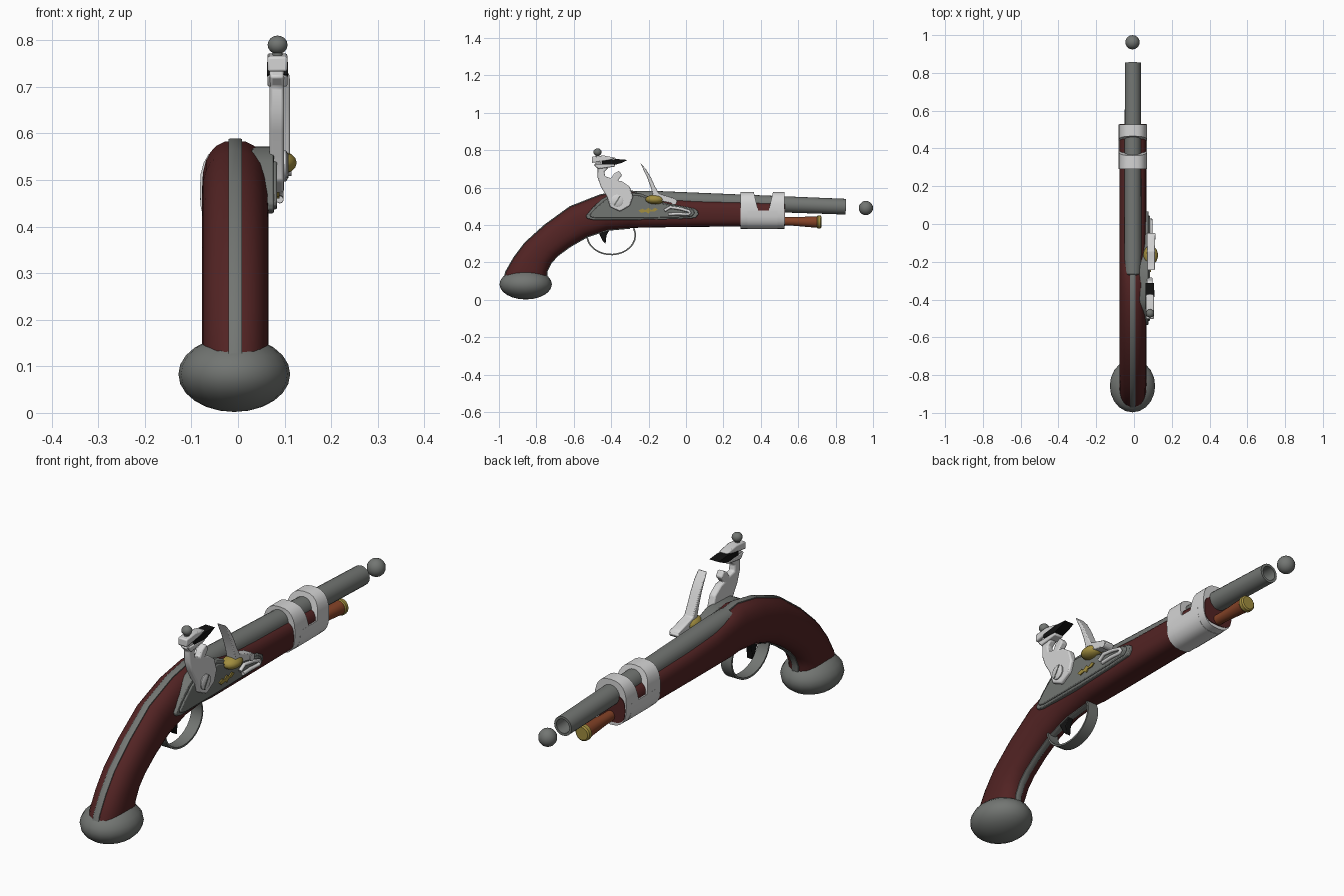
import bpy, bmesh, math
from mathutils import Vector, Matrix

if "Cube" in bpy.data.objects:
    bpy.data.objects.remove(bpy.data.objects["Cube"])

CX = -0.006  # centre line of stock and barrel


def material(name, rgb):
    m = bpy.data.materials.new(name)
    m.diffuse_color = (*rgb, 1)
    m.use_nodes = True
    m.node_tree.nodes["Principled BSDF"].inputs["Base Color"].default_value = m.diffuse_color
    return m


WOOD = material("dark_red_wood", (0.085, 0.017, 0.017))
STEEL = material("grey_steel", (0.17, 0.18, 0.17))
SILVER = material("polished_silver", (0.66, 0.66, 0.66))
BRASS = material("brass", (0.36, 0.27, 0.05))
ROD = material("orange_wood", (0.23, 0.055, 0.02))
BLACK = material("black", (0.006, 0.006, 0.006))


def finish(name, bm, mat, angle=40):
    bmesh.ops.recalc_face_normals(bm, faces=bm.faces)
    me = bpy.data.meshes.new(name)
    bm.to_mesh(me)
    bm.free()
    ob = bpy.data.objects.new(name, me)
    bpy.context.collection.objects.link(ob)
    me.materials.append(mat)
    bpy.ops.object.select_all(action='DESELECT')
    ob.select_set(True)
    bpy.context.view_layer.objects.active = ob
    bpy.ops.object.shade_smooth_by_angle(angle=math.radians(angle))
    return ob


def skin(bm, rings, cap=True):
    loops = [[bm.verts.new(p) for p in r] for r in rings]
    n = len(loops[0])
    for a, b in zip(loops, loops[1:]):
        for i in range(n):
            j = (i + 1) % n
            bm.faces.new((a[i], a[j], b[j], b[i]))
    if cap:
        bm.faces.new(loops[0])
        bm.faces.new(loops[-1])


def sweep(name, stations, mat, n=20, a0=0.0, a1=2 * math.pi):
    """Stations: (top yz, bottom yz, half width, roundness exponent)."""
    bm = bmesh.new()
    rings = []
    for t, b, w, e in stations:
        c = Vector((CX, (t[0] + b[0]) / 2, (t[1] + b[1]) / 2))
        v = Vector((0, (t[0] - b[0]) / 2, (t[1] - b[1]) / 2))
        ring = []
        for i in range(n):
            a = a0 + (a1 - a0) * i / (n if a1 - a0 > 6 else n - 1)
            co, si = math.cos(a), math.sin(a)
            co = math.copysign(abs(co) ** (2 / e), co)
            si = math.copysign(abs(si) ** (2 / e), si)
            ring.append(c + Vector((w * co, 0, 0)) + v * si)
        rings.append(ring)
    skin(bm, rings)
    return finish(name, bm, mat)


def plate(name, pts, x0, x1, mat, bevel=0.0):
    """Extrude a yz outline along x."""
    bm = bmesh.new()
    skin(bm, [[(x, y, z) for y, z in pts] for x in (x0, x1)])
    ob = finish(name, bm, mat, 35)
    if bevel:
        m = ob.modifiers.new("bevel", 'BEVEL')
        m.width, m.segments, m.limit_method = bevel, 2, 'ANGLE'
    return ob


def lathe(name, profile, start, end, mat, n=20, cap=True):
    """Revolve (distance fraction, radius) pairs about an axis."""
    s, e = Vector(start), Vector(end)
    q = (e - s).to_track_quat('Z', 'Y')
    bm = bmesh.new()
    skin(bm, [[s.lerp(e, t) + q @ Vector((r * math.cos(2 * math.pi * i / n), r * math.sin(2 * math.pi * i / n), 0))
               for i in range(n)] for t, r in profile], cap)
    return finish(name, bm, mat)


def ball(name, loc, radii, mat, u=16, v=10):
    bm = bmesh.new()
    bmesh.ops.create_uvsphere(bm, u_segments=u, v_segments=v, radius=1,
                              matrix=Matrix.Translation(loc) @ Matrix.Diagonal((*radii, 1)))
    return finish(name, bm, mat, 60)


# curved stock
spine = [((-.975, .10), (-.745, .10)), ((-.963, .15), (-.745, .15)), ((-.92, .225), (-.72, .20)),
         ((-.86, .305), (-.685, .237)), ((-.754, .40), (-.62, .285)), ((-.62, .497), (-.53, .337)),
         ((-.46, .56), (-.42, .373)), ((-.326, .585), (-.30, .384)), ((-.24, .568), (-.24, .386)),
         ((-.12, .545), (-.12, .388)), ((.05, .532), (.05, .39)), ((.53, .518), (.53, .395))]
sweep("stock", [(t, b, .071, 2.4 if i < 8 else 3) for i, (t, b) in enumerate(spine)], WOOD, 24)


# inlaid strips along the back and belly of the grip
def strip(name, pairs):
    st = []
    for p, q in pairs:
        a, b = Vector(p), Vector(q)
        d = (a - b).normalized() * .004
        st.append((a + d, a - d * 4, .015, 8))
    return sweep(name, st, STEEL, 12)


strip("back_strip", spine[:8] + [((-.25, .575), (-.24, .386))])
strip("belly_strip", [(b, t) for t, b in spine[:8]])

# butt cap
ball("butt_cap", (CX - .002, -.857, .083), (.12, .14, .081), STEEL, 20, 12)

# hollow barrel and round shot
lathe("barrel", [(0, .02), (.02, .043), (.1, .046), (1, .042), (1, .031), (.85, .031), (.85, .001)],
      (CX, -.29, .541), (CX, .855, .498), STEEL, 20)
ball("shot", (CX - .002, .962, .491), (.038,) * 3, STEEL)

# muzzle band: two hoops joined by a cradle
for label, y0, y1, b0, b1 in (("rear", .292, .362, .292, .41), ("front", .465, .527, .42, .527)):
    sweep("band_" + label + "_hoop", [((y0, .577), (b0, .38), .076, 2.6),
                                      ((y1, .577), (b1, .38), .076, 2.6)], SILVER, 24)
sweep("band_cradle", [((.33, .575), (.33, .379), .076, 2.6), ((.49, .575), (.49, .379), .076, 2.6)],
      SILVER, 15, math.pi, 2 * math.pi)

# ramrod with brass tip
lathe("ramrod", [(0, .021), (.5, .023), (1, .031)], (CX, .45, .422), (CX, .705, .416), ROD, 16)
lathe("ramrod_tip", [(0, .031), (.2, .035), (.8, .034), (1, .028)], (CX, .70, .416), (CX, .725, .4155), BRASS, 16)

# lock plate in two steps
outline = [(-.535, .45), (-.50, .492), (-.45, .54), (-.40, .567), (-.25, .572), (-.18, .545), (-.11, .518),
           (.04, .49), (.063, .477), (.067, .458), (.05, .437), (-.05, .432), (-.25, .428), (-.5, .428), (-.53, .435)]
plate("lock_plate", outline, .03, .077, STEEL, .004)
plate("lock_plate_face", [(-.24 + (y + .24) * .93, .485 + (z - .485) * .84) for y, z in outline], .07, .084, STEEL, .004)

# brass leaf ornament
plate("leaf_ornament", [(-.255, .478), (-.23, .488), (-.22, .479), (-.20, .492), (-.185, .48), (-.165, .492),
                        (-.15, .483), (-.168, .472), (-.19, .473), (-.20, .46), (-.215, .47), (-.24, .465)],
      .083, .089, BRASS)

# hammer
plate("hammer", [(-.406, .497), (-.422, .551), (-.455, .604), (-.472, .652), (-.472, .70), (-.495, .722),
                 (-.47, .74), (-.415, .725), (-.415, .705), (-.437, .685), (-.432, .66), (-.40, .65),
                 (-.385, .675), (-.358, .69), (-.342, .665), (-.365, .637), (-.342, .634), (-.30, .604),
                 (-.283, .551), (-.30, .503), (-.353, .472)], .068, .099, SILVER, .006)
plate("upper_jaw", [(-.503, .732), (-.503, .765), (-.44, .772), (-.37, .758), (-.42, .745)],
      .063, .106, SILVER, .005)
plate("lower_jaw", [(-.47, .70), (-.49, .725), (-.38, .725), (-.38, .712)], .063, .106, SILVER, .004)
plate("flint", [(-.45, .726), (-.45, .744), (-.37, .753), (-.312, .748), (-.345, .732), (-.38, .722)],
      .062, .107, BLACK)
lathe("jaw_screw", [(0, .011), (1, .011)], (.085, -.473, .74), (.085, -.473, .785), STEEL, 12)
ball("jaw_screw_knob", (.085, -.473, .79), (.022, .022, .02), STEEL, 14, 8)
lathe("hammer_screw", [(0, .033), (.7, .033), (1, .027)], (.095, -.368, .53), (.107, -.368, .53), SILVER, 16)
plate("hammer_screw_slot", [(-.387, .507), (-.38, .504), (-.349, .553), (-.356, .556)], .105, .108, STEEL)

# frizzen and priming pan
plate("frizzen", [(-.245, .732), (-.215, .70), (-.188, .655), (-.165, .605), (-.145, .568), (-.06, .543),
                  (-.045, .525), (-.055, .512), (-.12, .525), (-.175, .55), (-.188, .60), (-.21, .66)],
      .068, .112, SILVER, .004)
ball("priming_pan", (.088, -.165, .537), (.039, .052, .026), BRASS, 14, 8)
lathe("frizzen_pivot", [(0, .016), (1, .016)], (.07, -.065, .525), (.115, -.065, .525), SILVER, 12)

# frizzen spring
cu = bpy.data.curves.new("frizzen_spring", 'CURVE')
cu.dimensions, cu.bevel_depth, cu.bevel_resolution, cu.use_fill_caps = '3D', .008, 2, True
sp = cu.splines.new('POLY')
path = [(-.115, .477), (-.085, .495), (-.03, .487), (.015, .475), (.022, .465), (.012, .457), (-.04, .46), (-.095, .458)]
sp.points.add(len(path) - 1)
for p, (y, z) in zip(sp.points, path):
    p.co = (.09, y, z, 1)
cu.materials.append(SILVER)
bpy.context.collection.objects.link(bpy.data.objects.new("frizzen_spring", cu))

# trigger guard loop and trigger
arc = [math.pi * (.92 + 1.2 * i / 18) for i in range(19)]
guard = [(-.4 + .133 * math.cos(a), .345 + .107 * math.sin(a)) for a in arc]
guard += [(-.4 + .125 * math.cos(a), .345 + .099 * math.sin(a)) for a in reversed(arc)]
plate("trigger_guard", guard, CX - .026, CX + .026, STEEL)
plate("trigger", [(-.475, .38), (-.40, .39), (-.425, .345), (-.43, .30), (-.445, .315), (-.46, .345)],
      CX - .014, CX + .014, BLACK, .003)
